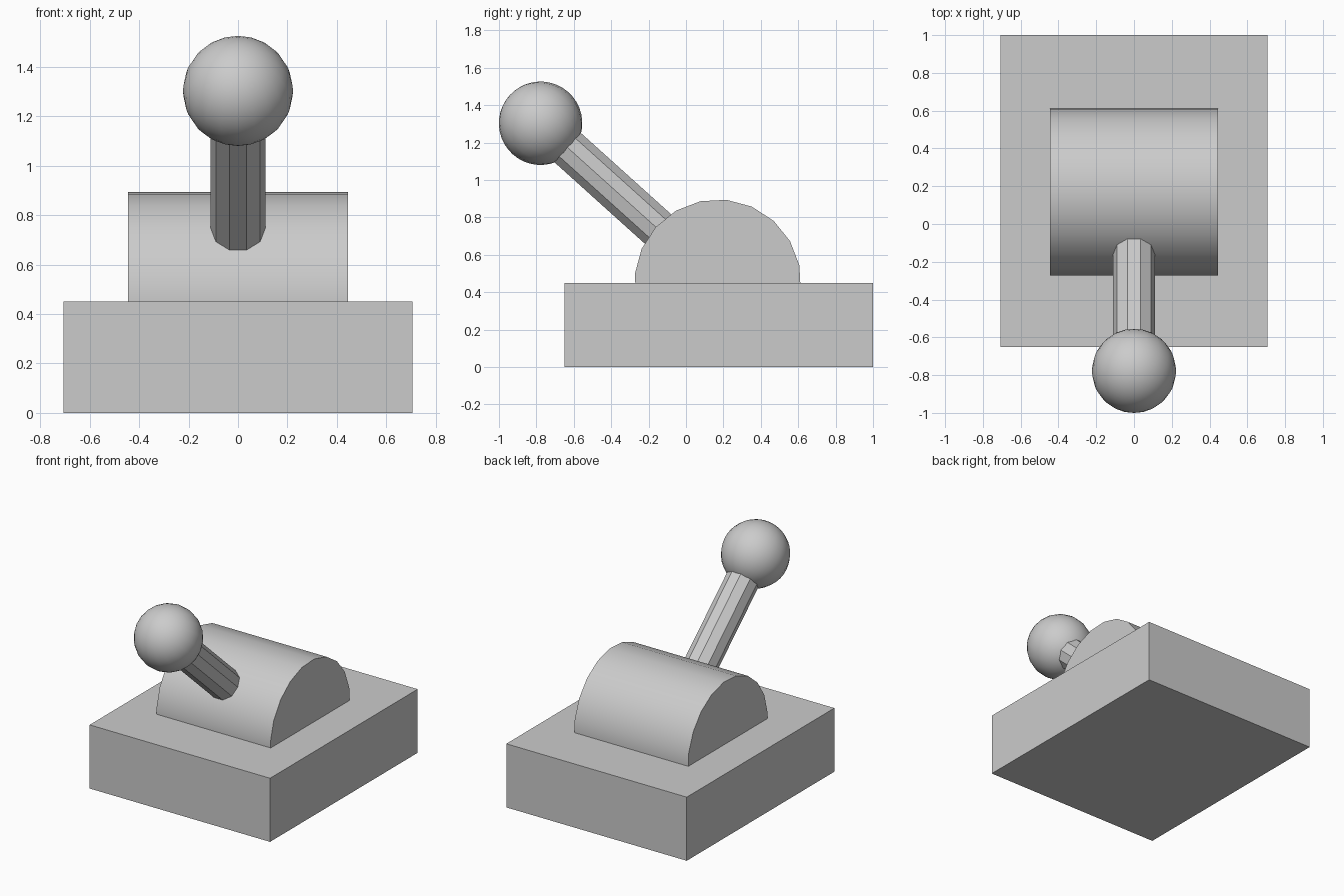
import bpy
from math import radians, sin, cos, pi
from mathutils import Vector, Matrix

if "Cube" in bpy.data.objects:
    bpy.data.objects.remove(bpy.data.objects["Cube"])

TILT = radians(48)                      # lever leans towards the front
PIVOT = Vector((0, 0.17, 0.45))
LEVER = 1.275                           # pivot to knob centre
tilt = Matrix.Rotation(TILT, 4, 'X')
axis = tilt @ Vector((0, 0, 1))


def finish(name, matrix, smooth):
    ob = bpy.context.object
    ob.name = name
    ob.matrix_world = matrix
    if smooth:
        bpy.ops.object.shade_smooth_by_angle(angle=radians(30))
    return ob


# base block
bpy.ops.mesh.primitive_cube_add(size=1)
finish("base", Matrix.Translation((0, 0.175, 0.225))
       @ Matrix.Diagonal((1.412, 1.65, 0.45, 1)), False)

# rotating drum, half sunk in the base and turned with the lever
bpy.ops.mesh.primitive_cylinder_add(vertices=20, radius=0.446, depth=0.892)
finish("drum", Matrix.Translation(PIVOT) @ tilt
       @ Matrix.Rotation(pi / 2, 4, 'Y'), True)

# ten-sided lever shaft, from the pivot into the knob
bpy.ops.mesh.primitive_cylinder_add(vertices=10, radius=0.111, depth=LEVER)
finish("shaft", Matrix.Translation(PIVOT + axis * LEVER / 2) @ tilt
       @ Matrix.Rotation(pi / 2, 4, 'Z'), False)

# knob
bpy.ops.mesh.primitive_uv_sphere_add(segments=20, ring_count=20, radius=0.223)
finish("knob", Matrix.Translation(PIVOT + axis * LEVER) @ tilt, True)
